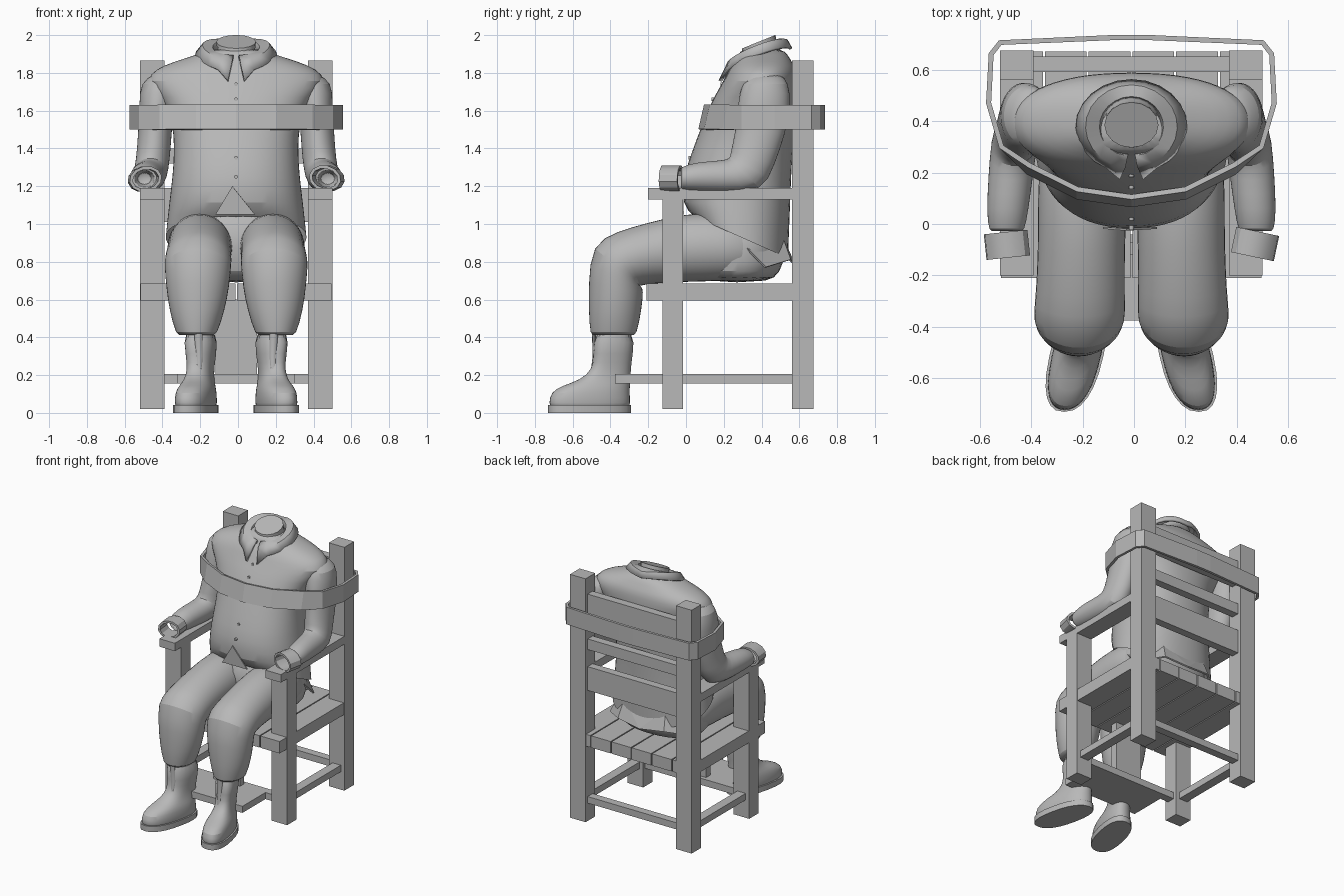
import bpy, bmesh
from math import sin, cos, radians, pi, copysign
from mathutils import Matrix

CX = -0.01  # symmetry plane of chair and sitter

grey = bpy.data.materials.new("dark_grey")
grey.diffuse_color = (0.48, 0.48, 0.48, 1)


def make(name, verts, faces, angle=None, subsurf=0, thick=0):
    me = bpy.data.meshes.new(name)
    me.from_pydata(verts, [], faces)
    bm = bmesh.new()
    bm.from_mesh(me)
    bmesh.ops.recalc_face_normals(bm, faces=bm.faces)
    bm.to_mesh(me)
    bm.free()
    me.materials.append(grey)
    ob = bpy.data.objects.new(name, me)
    bpy.context.collection.objects.link(ob)
    if thick:
        m = ob.modifiers.new("thickness", 'SOLIDIFY')
        m.thickness, m.offset = thick, 0
    if subsurf:
        m = ob.modifiers.new("smooth", 'SUBSURF')
        m.levels = m.render_levels = subsurf
    if angle:
        bpy.ops.object.select_all(action='DESELECT')
        ob.select_set(True)
        bpy.context.view_layer.objects.active = ob
        bpy.ops.object.shade_smooth_by_angle(angle=radians(angle))
    return ob


def box(name, x0, x1, y0, y1, z0, z1):
    v = [(x, y, z) for x in (x0, x1) for y in (y0, y1) for z in (z0, z1)]
    f = [(0, 1, 3, 2), (4, 6, 7, 5), (0, 4, 5, 1), (2, 3, 7, 6), (0, 2, 6, 4), (1, 5, 7, 3)]
    return make(name, v, f)


def loft(name, rings, side=1, n=20, power=2.0, caps=(True, True), wrap=False,
         angle=40, subsurf=1, shear=0):
    """Rings are (x, y, z, rx, ry, tilt about x); side -1 mirrors them."""
    verts, faces = [], []
    for x, y, z, rx, ry, t in rings:
        t = radians(t)
        for i in range(n):
            a = 2 * pi * i / n
            c, s = cos(a), sin(a)
            u = rx * copysign(abs(c) ** (2 / power), c)
            v = ry * copysign(abs(s) ** (2 / power), s)
            py = y + v * cos(t)
            verts.append((CX + side * (x + u + shear * (py + 0.45)), py, z + v * sin(t)))
    k = len(rings)
    for r in range(k if wrap else k - 1):
        for i in range(n):
            j = (i + 1) % n
            q = (r + 1) % k
            faces.append((r * n + i, r * n + j, q * n + j, q * n + i))
    if not wrap and caps[0]:
        faces.append(tuple(range(n)))
    if not wrap and caps[1]:
        faces.append(tuple(range((k - 1) * n, k * n)))
    return make(name, verts, faces, angle, subsurf)


# Chair: posts, armrests and side stretchers
for tag, x0, x1 in (("left", -0.52, -0.39), ("right", 0.37, 0.50)):
    box(tag + "_back_post", x0, x1, 0.56, 0.675, 0.02, 1.865)
    box(tag + "_front_post", x0, x1, -0.125, -0.015, 0.02, 1.14)
    box(tag + "_armrest", x0, x1, -0.20, 0.57, 1.13, 1.19)
    xm = (x0 + x1) / 2
    box(tag + "_stretcher", xm - 0.035, xm + 0.035, -0.03, 0.57, 0.155, 0.205)

# Seat planks
for i in range(6):
    x = -0.52 + i * 0.17
    box(f"seat_plank_{i + 1}", x + 0.004, x + 0.166, -0.21, 0.67, 0.595, 0.685)

# Back slats and stretchers across the chair
for name, z0, z1 in (("lower_back_slat", 1.01, 1.19), ("middle_back_slat", 1.32, 1.40),
                     ("upper_back_slat", 1.56, 1.74), ("back_stretcher", 0.155, 0.205)):
    box(name, -0.40, 0.38, 0.59, 0.65, z0, z1)
box("front_stretcher", -0.40, 0.38, -0.10, -0.04, 0.155, 0.205)

# Foot plate and calf board
box("foot_plate", -0.32, 0.30, -0.375, -0.05, 0.155, 0.205)
box("calf_board", -0.12, 0.10, -0.12, -0.07, 0.20, 0.60)

# Shirt
torso = [(1.10, .265, .358, .288), (1.25, .27, .338, .288), (1.40, .302, .328, .265),
         (1.55, .335, .338, .243), (1.68, .37, .41, .22), (1.76, .395, .485, .195),
         (1.82, .405, .43, .18), (1.86, .41, .33, .15), (1.895, .41, .21, .13), (1.93, .40, .13, .11)]
shirt_rings = [(0, .29, .93, .375, .275, -24)] + [(0, y, z, a, b, 0) for z, y, a, b in torso]
loft("shirt", shirt_rings, n=28, power=2.25, caps=(False, True))

# Trouser seat, and the part showing below the shirt opening
loft("trouser_seat", [(0, .27, .69, .28, .17, 0), (0, .27, .74, .335, .23, 0),
                      (0, .28, .85, .35, .255, 0), (0, .27, 1.1, .335, .265, 0)], n=24, power=2.3)
make("trouser_fly", [(-0.03, -0.022, 1.20), (-0.12, -0.015, 1.05), (0.09, -0.015, 1.05)],
     [(0, 1, 2)], thick=0.008)

# Shirt tail spreading onto the seat
make("shirt_tail", [(-.34, .30, .89), (-.36, .42, .77), (-.20, .55, .81), (CX, .57, .79),
                    (.18, .55, .81), (.34, .42, .77), (.32, .30, .89), (.16, .50, .95), (-.18, .50, .95)],
     [(0, 1, 2, 8), (8, 2, 3), (8, 3, 7), (7, 3, 4), (7, 4, 5, 6)], thick=0.012)

# Neck stump
loft("neck", [(0, .40, 1.86, .13, .12, 15), (0, .39, 1.92, .10, .10, 20),
              (0, .385, 1.965, .105, .095, 22)], n=16, subsurf=0)

# Folded collar, open at the front with two points
verts, faces = [], []
profile = [(.115, .11, 1.89), (.13, .12, 1.93), (.175, .155, 1.905), (.21, .175, 1.86)]
m = 22
for i in range(m + 1):
    a = radians(-78 + 336 * i / m)
    tip = 0.035 if i in (0, m) else 0
    for k, (rx, ry, z) in enumerate(profile):
        y = .38 + ry * sin(a) - tip * (k == 3) * 0.8
        lift = 0.035 * abs(cos(a)) * (k > 1)
        verts.append((CX + rx * cos(a) * (0.6 if tip and k < 3 else 1), y, z + lift + (y - .38) * 0.38 - tip * (k == 3)))
for i in range(m):
    for k in range(3):
        faces.append((i * 4 + k, i * 4 + k + 1, i * 4 + k + 5, i * 4 + k + 4))
make("collar", verts, faces, 40, thick=0.018)

# Shirt buttons
for b, z in enumerate((1.74, 1.66, 1.35, 1.25)):
    for lo, hi in zip(torso, torso[1:]):
        if lo[0] <= z < hi[0]:
            f = (z - lo[0]) / (hi[0] - lo[0])
            y = (lo[1] - lo[3]) * (1 - f) + (hi[1] - hi[3]) * f
            loft(f"button_{b + 1}", [(0, y + .02, z, .01, .01, 90), (0, y - .005, z, .01, .01, 90)],
                 n=10, subsurf=0)

# Limbs: sleeve bent at the elbow, trouser leg bent at the knee
sleeve = [(.37, .42, 1.80, .06, .08, 0), (.40, .42, 1.75, .11, .125, 0), (.42, .415, 1.64, .092, .142, 0),
          (.43, .395, 1.48, .09, .135, 0), (.44, .35, 1.34, .09, .122, -15),
          (.455, .322, 1.258, .092, .125, -45), (.468, .20, 1.25, .088, .088, -80),
          (.482, .05, 1.25, .082, .078, -90), (.485, -.03, 1.24, .07, .062, -90),
          (.485, -.03, 1.24, .05, .042, -90), (.485, .04, 1.24, .045, .038, -90)]
leg = [(.185, .40, .86, .15, .14, 90), (.19, .20, .88, .177, .185, 90), (.192, 0, .875, .172, .183, 90),
       (.197, -.20, .845, .172, .162, 95), (.20, -.31, .815, .178, .157, 110),
       (.203, -.37, .785, .18, .175, 140), (.203, -.37, .66, .168, .148, 175),
       (.207, -.375, .55, .15, .142, 180), (.21, -.385, .40, .107, .124, 180), (.21, -.385, .42, .08, .10, 180)]
boot = [(.20, -.51, .01, .094, .214, 0), (.20, -.51, .05, .098, .217, 0), (.20, -.508, .11, .096, .212, 0),
        (.20, -.475, .145, .084, .18, 0), (.20, -.425, .175, .072, .133, 0), (.20, -.395, .23, .066, .103, 0),
        (.20, -.385, .30, .075, .103, 0), (.205, -.38, .45, .093, .115, 0)]
sole = [(.20, -.51, 0, .105, .22, 0), (.20, -.51, .042, .105, .22, 0)]
cuff = [(0, -.05, 0, .087, .068, 90), (0, .05, 0, .087, .068, 90),
        (0, .05, 0, .07, .052, 90), (0, -.05, 0, .07, .052, 90)]
for s, tag in ((-1, "left"), (1, "right")):
    loft(tag + "_sleeve", sleeve, s)
    loft(tag + "_trouser_leg", leg, s)
    loft(tag + "_boot", boot, s, power=2.4, shear=-0.22)
    loft(tag + "_sole", sole, s, n=24, power=2.4, subsurf=0, shear=-0.22)
    # boot tongue down the shaft front
    loft(tag + "_boot_tongue", [(.20, -.488, .42, .022, .01, 0), (.195, -.484, .30, .018, .01, 0),
                                (.195, -.498, .21, .012, .008, 0)], s, n=8, subsurf=0)
    # wrist strap
    ob = loft(tag + "_wrist_strap", cuff, 1, n=12, wrap=True, angle=30, subsurf=0)
    ob.matrix_world = (Matrix.Translation((s * .484 - (.004 if s > 0 else 0), -.08, 1.24))
                       @ Matrix.Rotation(radians(6 if s < 0 else -12), 4, 'Z')
                       @ Matrix.Rotation(radians(s * 12), 4, 'Y'))

# Chest strap around sitter and chair back, leaning with the chest
half = [(0, .105), (.21, .135), (.40, .23), (.505, .30), (.555, .47), (.545, .66), (.51, .705), (.06, .725)]
loop = [(CX + x, y) for x, y in half] + [(CX - x, y) for x, y in half[:0:-1]]
n = len(loop)
make("chest_strap", [(x, y - (0.03 if z < 1.6 and y < .25 else 0), z) for z in (1.50, 1.63) for x, y in loop],
     [(i, (i + 1) % n, n + (i + 1) % n, n + i) for i in range(n)], thick=0.02)
